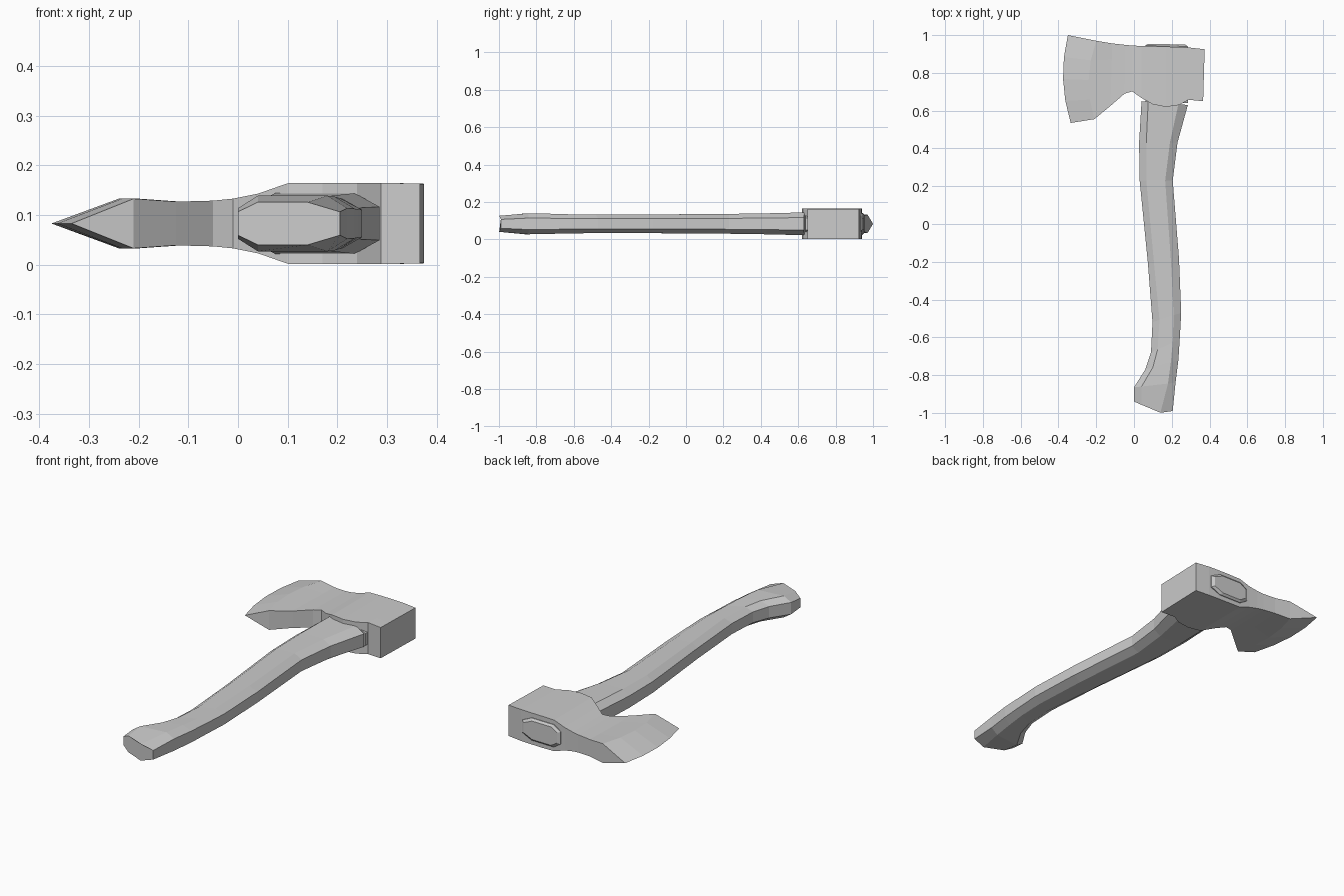
import bpy, bmesh

ZC = 0.083  # mid-plane height of the axe lying flat


def loft(name, rings):
    """Skin equal-length closed rings and cap both ends."""
    bm = bmesh.new()
    rows = [[bm.verts.new(p) for p in ring] for ring in rings]
    n = len(rows[0])
    for a, b in zip(rows, rows[1:]):
        for i in range(n):
            j = (i + 1) % n
            bm.faces.new((a[i], a[j], b[j], b[i]))
    bm.faces.new(rows[0])
    bm.faces.new(rows[-1])
    bmesh.ops.remove_doubles(bm, verts=bm.verts, dist=1e-4)
    bmesh.ops.dissolve_degenerate(bm, edges=bm.edges, dist=1e-4)
    bmesh.ops.recalc_face_normals(bm, faces=bm.faces)
    mesh = bpy.data.meshes.new(name)
    bm.to_mesh(mesh)
    bm.free()
    obj = bpy.data.objects.new(name, mesh)
    bpy.context.collection.objects.link(obj)
    return obj


def handle_ring(xl, yl, a, b, xr, yr, h, drop=0.0):
    """Octagon: left and right edges, flat top between a and b."""
    def y_at(x):
        return yl + (yr - yl) * (x - xl) / (xr - xl)
    ya, yb, s = y_at(a) + 0.3 * drop, y_at(b) + drop, 0.55 * h
    upper = [(xl, yl, s), (a, ya, h), (b, yb, h), (xr, yr, s)]
    lower = [(x, y, -z) for x, y, z in reversed(upper)]
    return [(x, y, ZC + z) for x, y, z in upper + lower]


# Curved octagonal handle, knob to head
handle_sections = [
    (0.00, -0.94, 0.04, 0.14, 0.205, -0.99, 0.043, -0.025),
    (0.00, -0.865, 0.04, 0.18, 0.22, -0.84, 0.056),
    (0.06, -0.77, 0.10, 0.195, 0.235, -0.72, 0.054),
    (0.09, -0.68, 0.125, 0.205, 0.242, -0.61, 0.051),
    (0.098, -0.52, 0.135, 0.21, 0.25, -0.47, 0.05),
    (0.073, -0.20, 0.105, 0.195, 0.238, -0.18, 0.05),
    (0.03, 0.23, 0.065, 0.165, 0.205, 0.23, 0.053),
    (0.027, 0.43, 0.065, 0.19, 0.23, 0.43, 0.056),
    (0.04, 0.65, 0.075, 0.235, 0.285, 0.63, 0.061),
]
loft("handle", [handle_ring(*s) for s in handle_sections])

# Handle end showing through the head's eye
loft("handle_tenon", [handle_ring(*s) for s in [
    (0.06, 0.64, 0.10, 0.23, 0.285, 0.64, 0.058),
    (0.06, 0.945, 0.10, 0.23, 0.285, 0.94, 0.058),
    (0.075, 0.954, 0.11, 0.22, 0.27, 0.950, 0.048),
]])


def head_ring(xb, yb, xt, yt, h, bow=0.0, n=4):
    """Column of the head from its lower to upper edge, both cheeks."""
    side = []
    for i in range(n + 1):
        t = i / n
        side.append((xb + (xt - xb) * t + bow * (1 - (2 * t - 1) ** 2),
                     yb + (yt - yb) * t))
    return ([(x, y, ZC + h) for x, y in side]
            + [(x, y, ZC - h) for x, y in reversed(side)])


# Axe head from cutting edge to poll
head_columns = [
    (-0.335, 0.535, -0.35, 1.0, 0.0, -0.033),
    (-0.21, 0.555, -0.20, 0.97, 0.05, -0.035),
    (-0.125, 0.625, -0.115, 0.956, 0.044),
    (-0.05, 0.69, -0.045, 0.948, 0.046),
    (-0.01, 0.702, -0.01, 0.945, 0.05),
    (0.04, 0.667, 0.04, 0.942, 0.06),
    (0.10, 0.633, 0.10, 0.94, 0.081),
    (0.17, 0.62, 0.17, 0.939, 0.082),
    (0.24, 0.63, 0.24, 0.937, 0.082),
    (0.288, 0.658, 0.295, 0.934, 0.082),
    (0.366, 0.65, 0.374, 0.925, 0.08),
]
loft("axe_head", [head_ring(*c) for c in head_columns])
